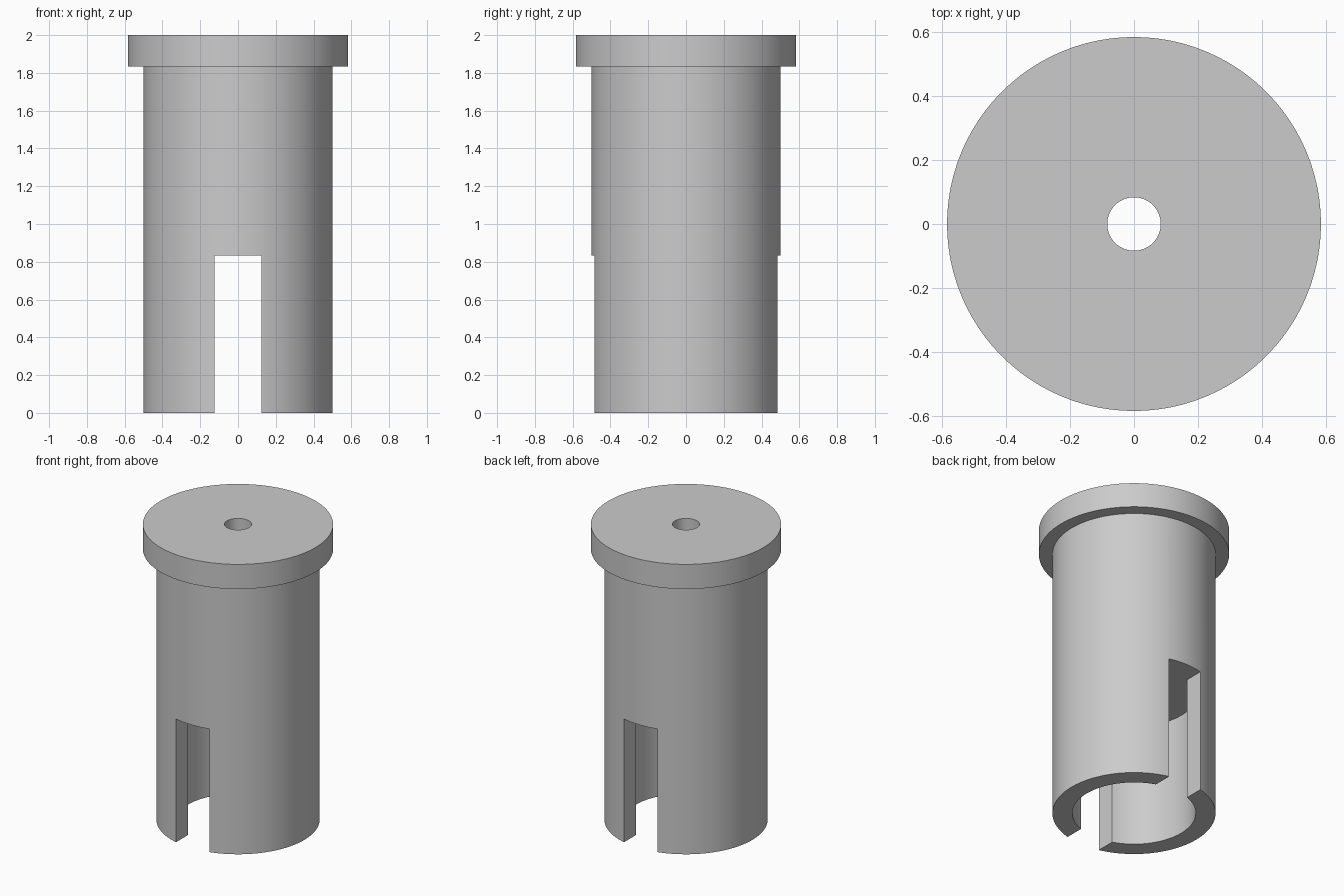
import bpy, bmesh, math
from mathutils import Matrix

cube = bpy.data.objects.get("Cube")
if cube:
    bpy.data.objects.remove(cube, do_unlink=True)

SEGMENTS = 96
UNIT = 1 / 6  # design module: the part is 12 modules tall

grey = bpy.data.materials.new("plain grey")
grey.use_nodes = True
colour = (0.6, 0.6, 0.6, 1)
grey.diffuse_color = colour
grey.node_tree.nodes["Principled BSDF"].inputs["Base Color"].default_value = colour


def make_object(name, bm):
    bmesh.ops.recalc_face_normals(bm, faces=bm.faces)
    mesh = bpy.data.meshes.new(name)
    bm.to_mesh(mesh)
    bm.free()
    mesh.materials.append(grey)
    obj = bpy.data.objects.new(name, mesh)
    bpy.context.collection.objects.link(obj)
    return obj


def lathe(name, profile):
    """Revolve a closed (radius, height) profile about z."""
    bm = bmesh.new()
    verts = [bm.verts.new((r * UNIT, 0, z * UNIT)) for r, z in profile]
    edges = [bm.edges.new((a, b)) for a, b in zip(verts, verts[1:] + verts[:1])]
    bmesh.ops.spin(bm, geom=verts + edges, axis=(0, 0, 1), cent=(0, 0, 0),
                   angle=math.tau, steps=SEGMENTS, use_merge=True)
    bmesh.ops.remove_doubles(bm, verts=bm.verts, dist=1e-5)
    return make_object(name, bm)


# Flanged sleeve: wide blind bore below, narrow hole through the top
sleeve = lathe("flanged_sleeve", [
    (0.5, 12), (3.5, 12), (3.5, 11), (3, 11),
    (3, 0), (2.27, 0), (2.27, 5), (0.5, 5),
])

# Slot cutter passing front to back, level with the bore ceiling
bm = bmesh.new()
bmesh.ops.create_cube(bm, size=1, matrix=Matrix.Translation((0, 0, 2 * UNIT))
                      @ Matrix.Diagonal((1.5 * UNIT, 8 * UNIT, 6 * UNIT, 1)))
cutter = make_object("slot_cutter", bm)

cut = sleeve.modifiers.new("slot", "BOOLEAN")
cut.operation = "DIFFERENCE"
cut.solver = "EXACT"
cut.object = cutter

bpy.ops.object.select_all(action="DESELECT")
bpy.context.view_layer.objects.active = sleeve
sleeve.select_set(True)
bpy.ops.object.modifier_apply(modifier=cut.name)
bpy.data.objects.remove(cutter, do_unlink=True)
bpy.ops.object.shade_smooth_by_angle(angle=math.radians(30))
